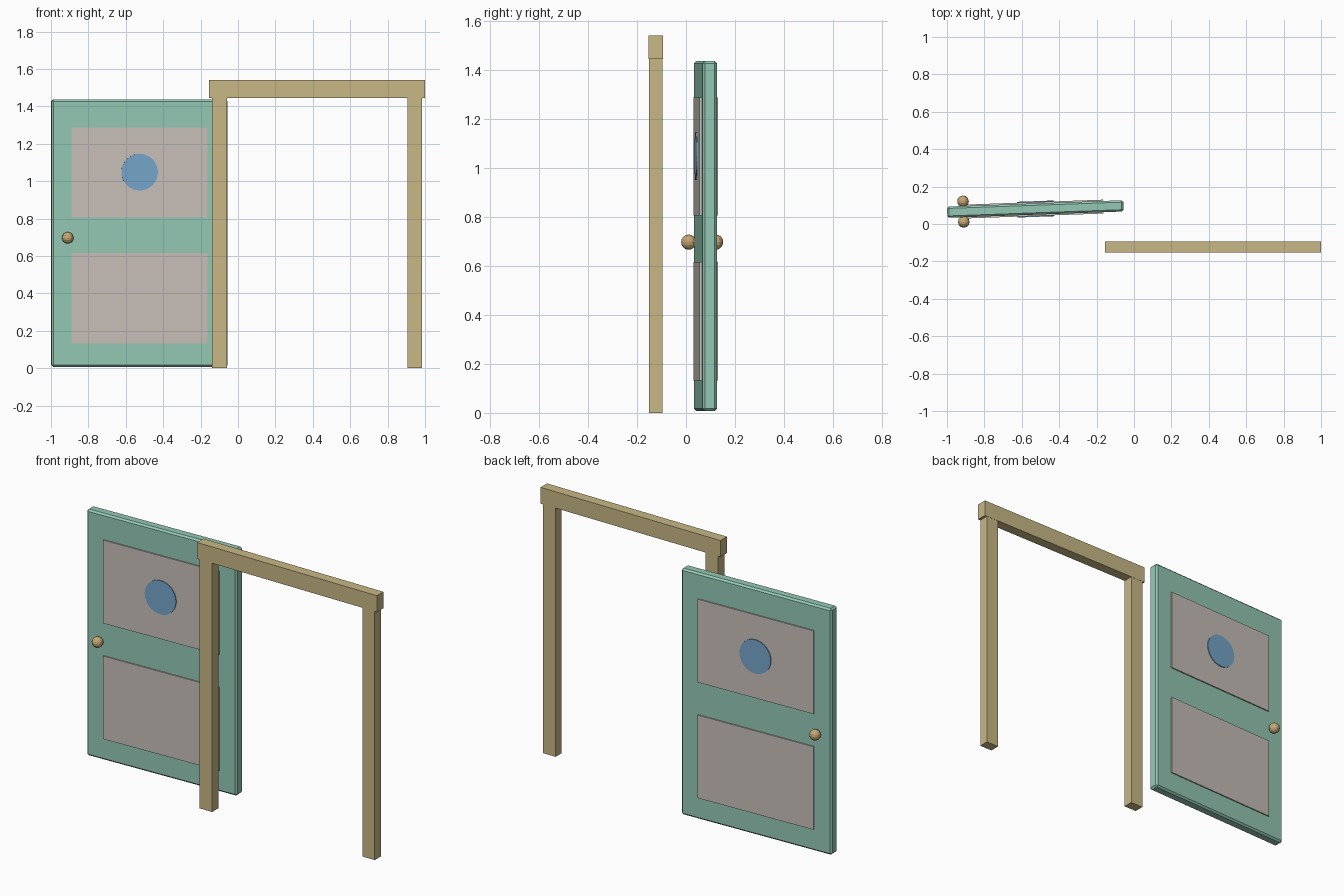
import bpy
from math import radians, pi
from mathutils import Matrix, Vector

cube = bpy.data.objects.get("Cube")
if cube:
    bpy.data.objects.remove(cube, do_unlink=True)


def material(name, rgb):
    m = bpy.data.materials.new(name)
    m.use_nodes = True
    m.diffuse_color = (*rgb, 1)
    m.node_tree.nodes["Principled BSDF"].inputs["Base Color"].default_value = (*rgb, 1)
    return m


mint = material("mint green", (0.296, 0.584, 0.462))
grey = material("warm grey", (0.578, 0.527, 0.491))
blue = material("window blue", (0.181, 0.386, 0.597))
tan = material("tan wood", (0.578, 0.479, 0.238))
gold = material("brass", (0.578, 0.390, 0.180))


def finish(name, mat, place=None):
    ob = bpy.context.object
    ob.name = name
    ob.data.materials.append(mat)
    if place:
        ob.matrix_world = place @ ob.matrix_basis
    return ob


def box(name, mat, x, y, z, place=None):
    """Box between pairs of x, y and z limits."""
    low, high = (Vector(c) for c in zip(x, y, z))
    bpy.ops.mesh.primitive_cube_add(size=1)
    ob = bpy.context.object
    ob.data.transform(Matrix.Translation((low + high) / 2) @ Matrix.Diagonal((*(high - low), 1)))
    return finish(name, mat, place)


# Door frame
for name, x in (("right_post", -0.10), ("left_post", 0.945)):
    box(name, tan, (x - 0.04, x + 0.04), (-0.152, -0.095), (0, 1.445))
box("lintel", tan, (-0.156, 1.0), (-0.153, -0.094), (1.445, 1.54))

# Door leaf, swung slightly open about its own centre
swing = Matrix.Translation((-0.5275, 0.08, 0)) @ Matrix.Rotation(radians(2.06), 4, "Z")
leaf = box("door_leaf", mint, (-0.4715, 0.4715), (-0.03, 0.03), (0.007, 1.437), swing)
bevel = leaf.modifiers.new("edge bevel", "BEVEL")
bevel.width = 0.01
bevel.segments = 1

# Raised panels showing on both sides
for name, z in (("lower_panel", (0.133, 0.615)), ("upper_panel", (0.805, 1.288))):
    box(name, grey, (-0.363, 0.363), (-0.037, 0.037), z, swing)

# Round window through the upper panel
bpy.ops.mesh.primitive_cylinder_add(vertices=32, radius=0.098, depth=0.084,
                                    location=(0, 0, 1.048), rotation=(pi / 2, 0, 0))
finish("round_window", blue, swing)

# Door knobs
for name, y in (("front_knob", -0.055), ("back_knob", 0.055)):
    bpy.ops.mesh.primitive_uv_sphere_add(segments=12, ring_count=8, radius=0.031,
                                         location=(-0.385, y, 0.697))
    finish(name, gold, swing)
